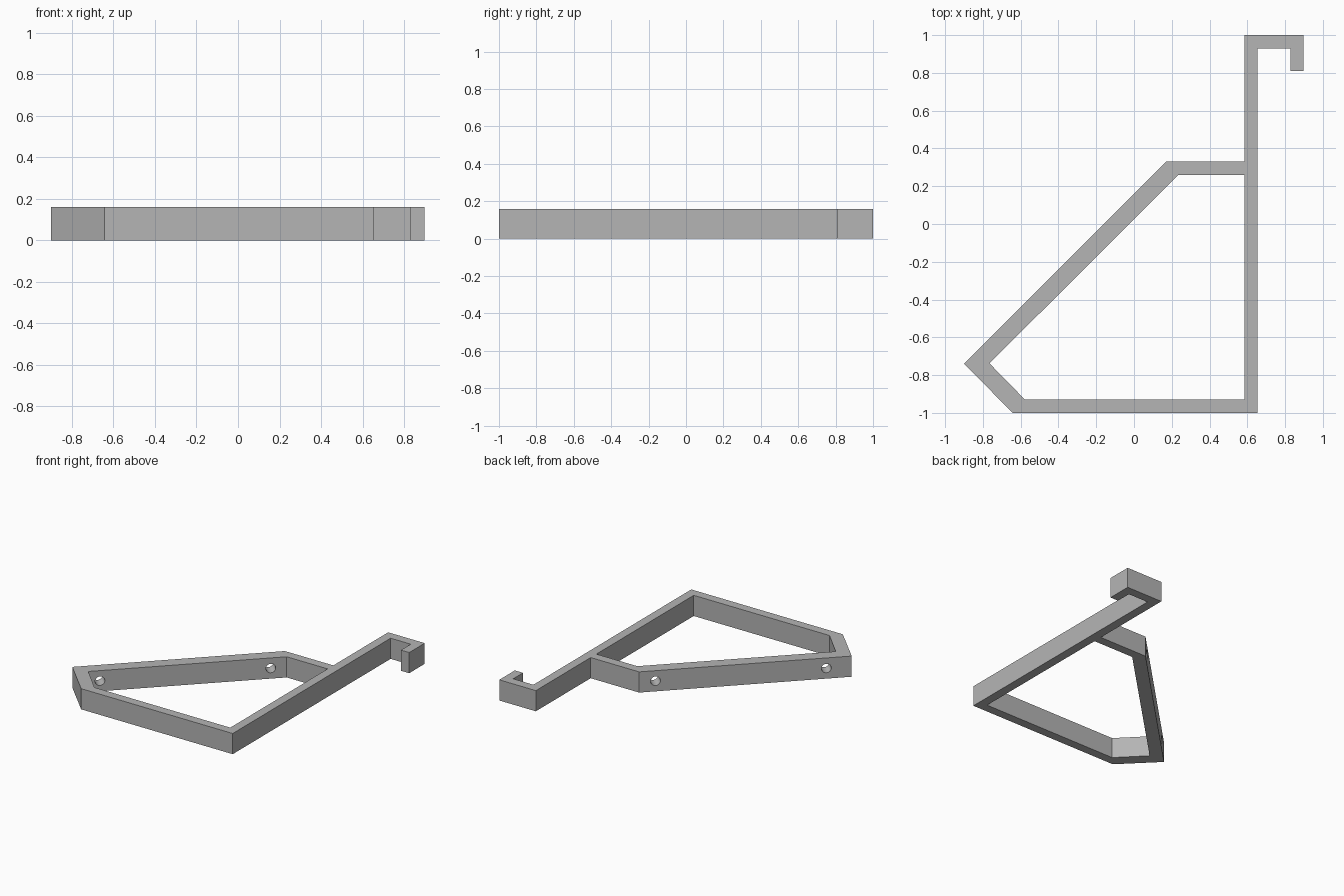
import bpy, bmesh, math
from mathutils import Vector

cube = bpy.data.objects.get("Cube")
if cube:
    bpy.data.objects.remove(cube, do_unlink=True)

HEIGHT = 0.16

grey = bpy.data.materials.new("plain grey")
grey.use_nodes = True
colour = (0.46, 0.46, 0.46, 1)
grey.diffuse_color = colour
grey.node_tree.nodes["Principled BSDF"].inputs["Base Color"].default_value = colour


def prism(name, outline, z0, z1):
    """Extrude a flat outline between two heights."""
    bm = bmesh.new()
    face = bm.faces.new([bm.verts.new((x, y, z0)) for x, y in outline])
    top = bmesh.ops.extrude_face_region(bm, geom=[face])["geom"]
    verts = [v for v in top if isinstance(v, bmesh.types.BMVert)]
    bmesh.ops.translate(bm, verts=verts, vec=(0, 0, z1 - z0))
    bmesh.ops.recalc_face_normals(bm, faces=bm.faces)
    mesh = bpy.data.meshes.new(name)
    bm.to_mesh(mesh)
    bm.free()
    mesh.materials.append(grey)
    obj = bpy.data.objects.new(name, mesh)
    bpy.context.scene.collection.objects.link(obj)
    return obj


def cut(target, cutter):
    cutter.hide_render = True
    cutter.hide_set(True)
    cutter.display_type = 'WIRE'
    mod = target.modifiers.new(cutter.name, 'BOOLEAN')
    mod.operation = 'DIFFERENCE'
    mod.solver = 'EXACT'
    mod.object = cutter


# Bracket outline: long bar with end hook, short arm, slanted bar, base
bracket = prism("hook_bracket", [
    (-0.642, -1), (0.655, -1), (0.655, 0.93), (0.828, 0.93), (0.828, 0.81),
    (0.898, 0.81), (0.898, 1), (0.585, 1), (0.585, 0.33), (0.17, 0.33),
    (-0.9, -0.74)], 0, HEIGHT)

# Open middle of the frame
cut(bracket, prism("frame_opening", [
    (-0.577, -0.93), (0.585, -0.93), (0.585, 0.26), (0.235, 0.26),
    (-0.765, -0.738)], -0.1, HEIGHT + 0.1))

# Two screw holes across the slanted bar
across = Vector((1, -1, 0)).normalized()
circle = [(0.035 * math.cos(a), 0.035 * math.sin(a))
          for a in (math.tau * i / 32 for i in range(32))]
for name, x in (("upper_screw_hole", 0.12), ("lower_screw_hole", -0.74)):
    drill = prism(name, circle, -0.075, 0.075)
    drill.rotation_euler = across.to_track_quat('Z', 'Y').to_euler()
    drill.location = (x, x + 0.095, HEIGHT / 2)
    cut(bracket, drill)
